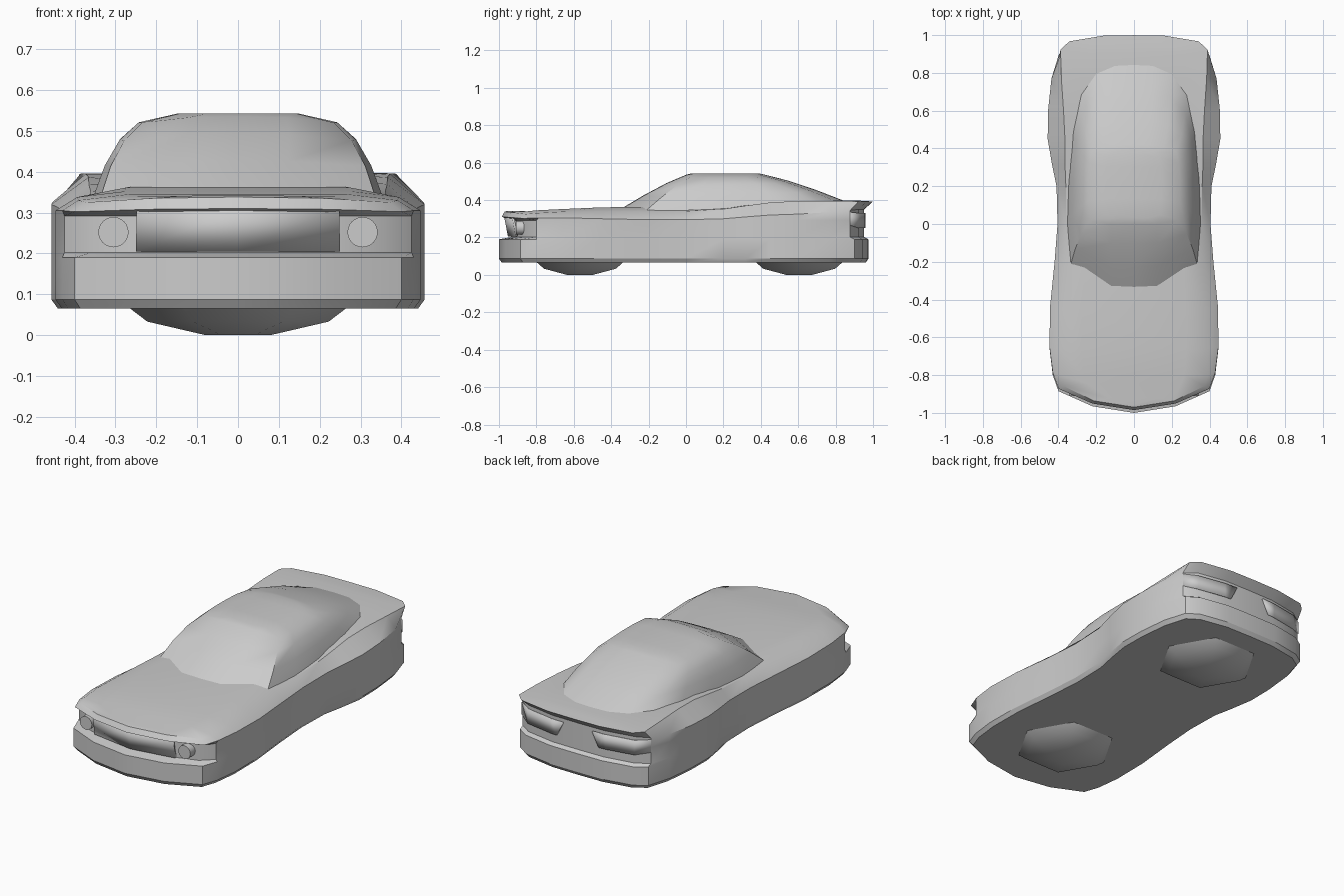
import bpy
from math import cos, sin, pi, radians

if "Cube" in bpy.data.objects:
    bpy.data.objects.remove(bpy.data.objects["Cube"])


def make(name, verts, faces, angle=35):
    me = bpy.data.meshes.new(name)
    me.from_pydata(verts, [], faces)
    ob = bpy.data.objects.new(name, me)
    bpy.context.collection.objects.link(ob)
    bpy.ops.object.select_all(action='DESELECT')
    ob.select_set(True)
    bpy.context.view_layer.objects.active = ob
    bpy.ops.object.mode_set(mode='EDIT')
    bpy.ops.mesh.select_all(action='SELECT')
    bpy.ops.mesh.normals_make_consistent(inside=False)
    bpy.ops.object.mode_set(mode='OBJECT')
    bpy.ops.object.shade_smooth_by_angle(angle=radians(angle))
    return ob


def loft(name, halves, angle=35):
    """Stack half outlines (front centre to rear centre), mirror in x, cap with cross strips."""
    n = len(halves[0])
    m = 2 * n - 2
    verts = []
    for h in halves:
        verts += h + [(-x, y, z) for x, y, z in h[-2:0:-1]]
    faces = []
    for l in range(len(halves) - 1):
        for k in range(m):
            a, b = l * m + k, l * m + (k + 1) % m
            faces.append((a, b, b + m, a + m))
    for base in (0, (len(halves) - 1) * m):
        for k in range(n - 1):
            f = [base + i for i in (k, k + 1, (m - k - 1) % m, (m - k) % m)]
            faces.append(list(dict.fromkeys(f)))
    return make(name, verts, faces, angle)


# Body: plan outline of the widest line, front centre to rear centre
P = [(0, -1), (.22, -.965), (.40, -.885), (.43, -.8), (.447, -.66), (.445, -.45), (.42, -.2),
     (.405, 0), (.41, .2), (.435, .32), (.457, .45), (.455, .6), (.437, .77), (.397, .9),
     (.33, .943), (.16, .973), (0, .975)]
side_z = [.31, .308, .302, .305, .305, .30, .295, .295, .30, .31, .32, .325, .335, .345, .35, .35, .35]
edge_z = [.338, .335, .325, .33, .338, .34, .338, .34, .352, .37, .387, .395, .396, .393, .392, .392, .392]
edge_s = [1, .97, .93, .91, .88, .86, .88, .89, .88, .84, .80, .82, .88, .98, 1.04, 1, 1]
deck_z = [.342, .341, .340, .345, .352, .361, .364, .366, .37, .375, .38, .39, .396, .398, .396, .394, .394]
recess = [(0, -.935), (.22, -.905), (.36, -.86), (.425, -.80)]


def tuck(k):
    if k < 4:
        return recess[k]
    x, y = P[k]
    return (x, y - .022) if y > .85 else (x, y)


N = range(len(P))
levels = [
    [(x * .965, y * .985, .065) for x, y in P],
    [(x, y, .087) for x, y in P],
    [(x, y, .19) for x, y in P],
    [(*tuck(k), .202) for k in N],
    [(*tuck(k), .292) for k in N],
    [(P[k][0], P[k][1] * .985 if P[k][1] < 0 else tuck(k)[1], side_z[k]) for k in N],
    [(P[k][0] * edge_s[k], P[k][1] * (.97 if k < 3 else 1.025 if k > 12 else 1), edge_z[k]) for k in N],
    [(P[k][0] * .62, P[k][1] * (.955 if k < 3 else 1.0), deck_z[k]) for k in N],
]
loft("car_body", levels, 32)

# Cabin: base outline blended up to the roof outline
base = [(0, -.345, .355), (.12, -.34, .355), (.335, -.215, .343), (.352, 0, .345), (.345, .25, .355),
        (.325, .5, .372), (.28, .7, .385), (.2, .81, .39), (.1, .85, .392), (0, .855, .392)]
roof = [(0, 0, .535), (.12, .0, .533), (.235, .02, .52), (.243, .12, .521), (.243, .22, .521),
        (.238, .32, .521), (.225, .38, .52), (.16, .41, .53), (.08, .42, .535), (0, .42, .536)]


def blend(t, bulge):
    return [(a[0] + (b[0] - a[0]) * t + bulge * a[0], a[1] + (b[1] - a[1]) * t,
             a[2] + (b[2] - a[2]) * t + bulge * .25) for a, b in zip(base, roof)]


crown = [(x * .6, .21 + (y - .21) * .85, .543) for x, y, z in roof]
loft("cabin", [base, blend(.35, .035), blend(.7, .04), roof, crown], 40)


def plate(name, bottom, top, mirror=False, depth=.012):
    """Thin panel strung between two rows of points."""
    n = len(bottom)
    ob = make(name, bottom + top, [(i, i + 1, n + i + 1, n + i) for i in range(n - 1)], 20)
    ob.modifiers.new("thickness", 'SOLIDIFY').thickness = depth
    if mirror:
        ob.modifiers.new("mirror", 'MIRROR')
    return ob


# Grille: shallow V leaning forward at the top
plate("grille", [(-.25, -.912, .205), (0, -.952, .205), (.25, -.912, .205)],
      [(-.248, -.93, .31), (0, -.972, .31), (.248, -.93, .31)])

# Tail light panels
plate("tail_light", [(.13, .96, .25), (.17, .957, .25), (.33, .928, .25), (.40, .882, .265)],
      [(.09, .961, .33), (.17, .957, .33), (.33, .928, .33), (.40, .882, .335)], True)

# Headlights
for s in (-1, 1):
    bpy.ops.mesh.primitive_cylinder_add(vertices=24, radius=.037, depth=.05,
                                        location=(s * .305, -.885, .252), rotation=(pi / 2, 0, 0))
    lamp = bpy.context.object
    lamp.name = "headlight"
    bpy.ops.object.shade_smooth_by_angle(angle=radians(35))

# Hexagonal bowls under the floor
for name, cy in (("front_underside_bowl", -.567), ("rear_underside_bowl", .605)):
    rings = [(.08, 0), (.222, .033), (.268, .068)]
    verts = [(r * cos(i * pi / 3), cy + r * sin(i * pi / 3), z) for r, z in rings for i in range(6)]
    faces = [tuple(range(6)), tuple(range(12, 18))]
    faces += [(l + i, l + (i + 1) % 6, l + 6 + (i + 1) % 6, l + 6 + i) for l in (0, 6) for i in range(6)]
    make(name, verts, faces, 65)
